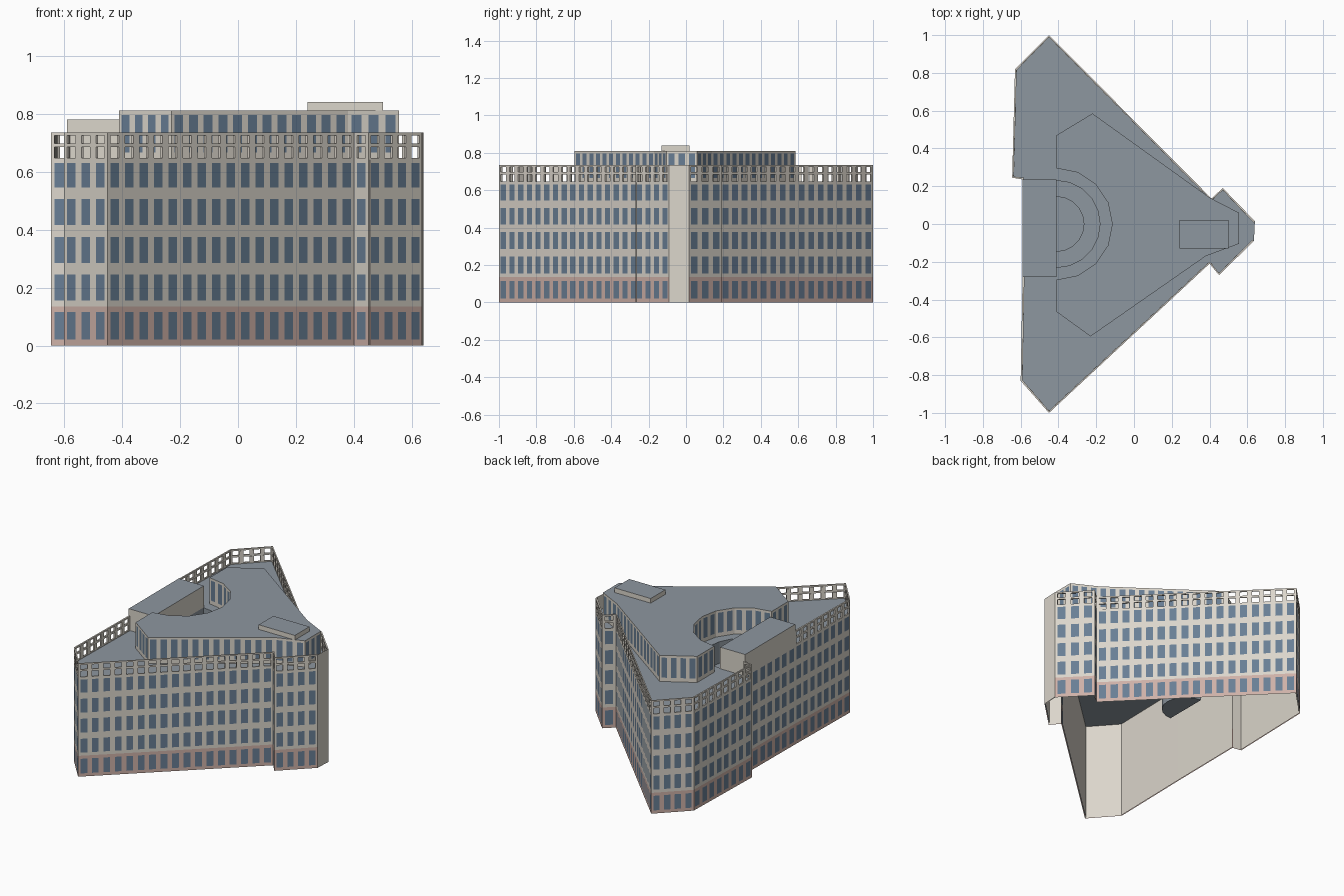
import bpy, bmesh, math
from mathutils import Vector

cube = bpy.data.objects.get("Cube")
if cube:
    bpy.data.objects.remove(cube)


def material(name, r, g, b):
    m = bpy.data.materials.new(name)
    m.use_nodes = True
    m.diffuse_color = (r, g, b, 1)
    m.node_tree.nodes["Principled BSDF"].inputs["Base Color"].default_value = (r, g, b, 1)
    return m


MATS = [material("beige_stone", .71, .67, .60), material("window_blue", .14, .21, .30),
        material("pink_brick", .62, .44, .39), material("roof_grey", .27, .31, .35)]
STONE, GLASS, BRICK, ROOF = range(4)


def finish(name, bm):
    mesh = bpy.data.meshes.new(name)
    bm.to_mesh(mesh)
    bm.free()
    for m in MATS:
        mesh.materials.append(m)
    ob = bpy.data.objects.new(name, mesh)
    bpy.context.collection.objects.link(ob)
    return ob


def face(bm, points, mat):
    f = bm.faces.new([bm.verts.new(p) for p in points])
    f.material_index = mat


def edges(outline, closed=True):
    ends = outline[1:] + outline[:1] if closed else outline[1:]
    return list(zip(outline, ends))


def wall(bm, p, q, bottom, top, rows, count, brick=0, open_holes=False):
    """Upright wall from p to q with a row of windows (or holes) per z range."""
    p, q = Vector(p), Vector(q)
    zs = sorted({bottom, top, *[z for row in rows for z in row]} | ({brick} if brick else set()))
    us = [0.0]
    for i in range(count):
        us += [(i + .2) / count, (i + .8) / count]
    us.append(1.0)
    for z0, z1 in zip(zs, zs[1:]):
        is_row = (z0, z1) in rows
        spans = list(zip(us, us[1:])) if is_row else [(0.0, 1.0)]
        for k, (u0, u1) in enumerate(spans):
            hole = is_row and k % 2 == 1
            if hole and open_holes:
                continue
            a, b = p.lerp(q, u0), p.lerp(q, u1)
            mat = GLASS if hole else BRICK if z1 <= brick else STONE
            face(bm, [(*a, z0), (*b, z0), (*b, z1), (*a, z1)], mat)


def sheet(name, outline, z, mat=ROOF):
    bm = bmesh.new()
    face(bm, [(x, y, z) for x, y in outline], mat)
    return finish(name, bm)


def box(name, lo, hi):
    """Plain stone block with a grey top."""
    bm = bmesh.new()
    bmesh.ops.create_cube(bm, size=1)
    for v in bm.verts:
        v.co = [l + (c + .5) * (h - l) for c, l, h in zip(v.co, lo, hi)]
    bm.normal_update()
    for f in bm.faces:
        f.material_index = ROOF if f.normal.z > .5 else STONE
    return finish(name, bm)


def arc(radius, steps=10):
    """Half circle opening to the left, running from its back end to its front end."""
    angles = [math.pi * (.5 - i / steps) for i in range(steps + 1)]
    return [(WELL_X + radius * math.cos(a), radius * math.sin(a)) for a in angles]


ROOF_Z, RAIL_Z, TOP_Z, WELL_X = .64, .735, .81, -.41

# Outlines, counter-clockwise; the back opening holds the stair block
front_part = [(-.59, -.28), (-.60, -.83), (-.45, -1), (.40, -.21), (.45, -.27), (.635, -.09),
              (.64, .015), (.47, .19), (.41, .135), (-.45, 1), (-.63, .82), (-.645, .245),
              (-.585, .235)]
TIP = 5

# Main facade with five window rows, and the plain lining inside
rows = [(.02, .115), (.155, .245), (.285, .375), (.415, .505), (.545, .63)]
facade, lining, rail = bmesh.new(), bmesh.new(), bmesh.new()
for i, (p, q) in enumerate(edges(front_part)):
    length = (Vector(q) - Vector(p)).length
    count = max(1, round(length / .07))
    if i == TIP:
        wall(facade, p, q, 0, RAIL_Z, [], 0)
    else:
        wall(facade, p, q, 0, ROOF_Z, rows, count, brick=.135)
        if i != len(front_part) - 1:
            wall(rail, p, q, ROOF_Z, RAIL_Z, [(.647, .684), (.696, .725)], count, open_holes=True)
    d = (Vector(q) - Vector(p)).normalized() * .006
    inward = Vector((-d.y, d.x))
    a, b = Vector(p) + inward, Vector(q) + inward
    face(lining, [(*b, 0), (*a, 0), (*a, ROOF_Z), (*b, ROOF_Z)], STONE)
finish("main_facade", facade)
finish("inner_wall_lining", lining)

# Openwork parapet around the roof
bmesh.ops.remove_doubles(rail, verts=rail.verts, dist=.0001)
parapet = finish("roof_parapet", rail)
thick = parapet.modifiers.new("thickness", 'SOLIDIFY')
thick.thickness = .01
thick.offset = -1

# Main roof, open at the round light well
sheet("main_roof", front_part + arc(.23), ROOF_Z)

# Stepped light well
STEP_Z, FLOOR_Z = .5, .31
sheet("well_ledge", arc(.23) + arc(.145)[::-1], STEP_Z)
sheet("well_floor", arc(.145), FLOOR_Z)
well = bmesh.new()
for radius, low, high in ((.23, STEP_Z, ROOF_Z), (.145, FLOOR_Z, STEP_Z)):
    for p, q in edges(arc(radius)):
        face(well, [(*p, low), (*q, low), (*q, high), (*p, high)], ROOF)
finish("well_walls", well)

# Set-back top storey wrapped around the well
storey = [(WELL_X, -.465), (-.23, -.595), (.38, -.17), (.555, -.105), (.555, .06),
          (.40, .14), (-.22, .585), (WELL_X, .47)] + arc(.295, 8)
upper = bmesh.new()
for p, q in edges(storey):
    count = max(1, round((Vector(q) - Vector(p)).length / .06))
    wall(upper, p, q, ROOF_Z, TOP_Z, [(.665, .795)], count)
finish("top_storey_walls", upper)
sheet("top_storey_roof", storey, TOP_Z)

# Plain blocks on the roof
box("stair_block", (-.59, -.28, ROOF_Z), (WELL_X, .235, .78))
box("plant_room", (.24, -.13, TOP_Z), (.50, .02, .84))
